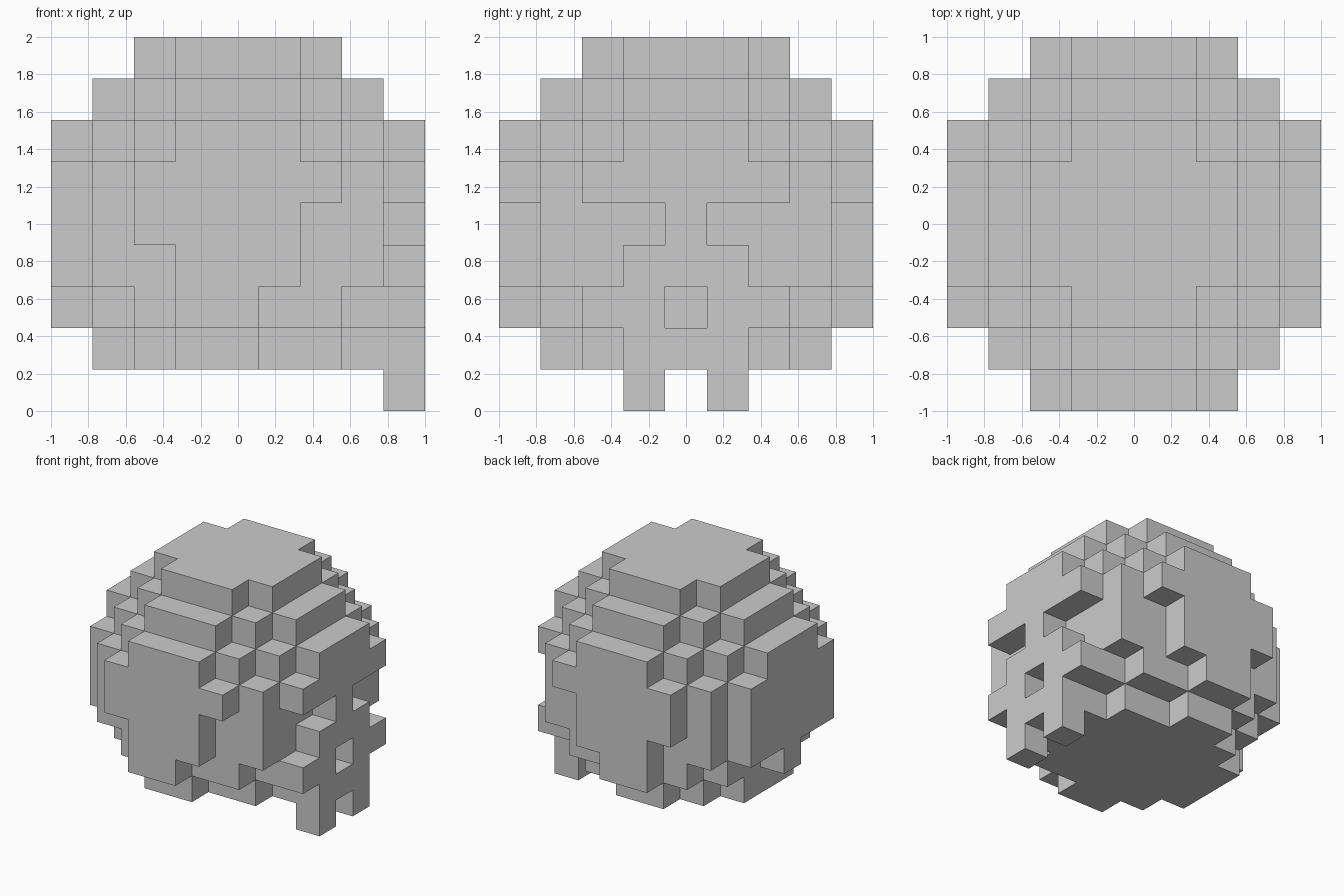
import bpy, bmesh
from mathutils import Vector

if "Cube" in bpy.data.objects:
    bpy.data.objects.remove(bpy.data.objects["Cube"])

N = 9                 # blocks per side
S = 2.0 / N           # block size
R = range(-4, 5)

# Round skull: blocky ball with a flat underside
cells = {(i, j, k) for i in R for j in R for k in R
         if i*i + j*j + k*k <= 21 and k > -4}

for s in (-1, 1):     # everything below is mirrored left/right across y
    # Eye sockets
    cells -= {(4, s, 0), (4, 2*s, 0), (4, 2*s, -1)}
    # Cheekbones, jaw and teeth
    cells |= {(4, 2*s, -2), (4, s, -3), (4, s, -4)}
    # Hollowed temples and cheeks on the flat side plates
    cells -= {(2, 4*s, 0), (2, 4*s, -1), (1, 4*s, -2), (-2, 4*s, -1), (1, 3*s, -3)}
    # Narrow nape at the back of the skull
    cells -= {(-4, s, -2)}

# Middle of the jaw, and the nose hole
cells.add((4, 0, -3))
cells.discard((4, 0, -2))


def block_surface(name, cells):
    """Mesh only the exposed block faces, joined into flat panels."""
    bm = bmesh.new()
    verts = {}

    def vert(p):
        key = tuple(round(2 * c) for c in p)
        if key not in verts:
            verts[key] = bm.verts.new((p.x * S, p.y * S, (p.z + 4.5) * S))
        return verts[key]

    for c in sorted(cells):
        for axis in range(3):
            for sign in (-1, 1):
                n = Vector((0, 0, 0))
                n[axis] = sign
                if tuple(int(a + b) for a, b in zip(c, n)) in cells:
                    continue
                u = Vector((0, 0, 0))
                u[(axis + 1) % 3] = 0.5
                v = n.cross(u)
                m = Vector(c) + n * 0.5
                bm.faces.new([vert(m - u - v), vert(m + u - v),
                              vert(m + u + v), vert(m - u + v)])
    bmesh.ops.dissolve_limit(bm, angle_limit=0.01, verts=bm.verts[:], edges=bm.edges[:])
    mesh = bpy.data.meshes.new(name)
    bm.to_mesh(mesh)
    bm.free()
    obj = bpy.data.objects.new(name, mesh)
    bpy.context.collection.objects.link(obj)
    return obj


block_surface("block_skull", cells)
